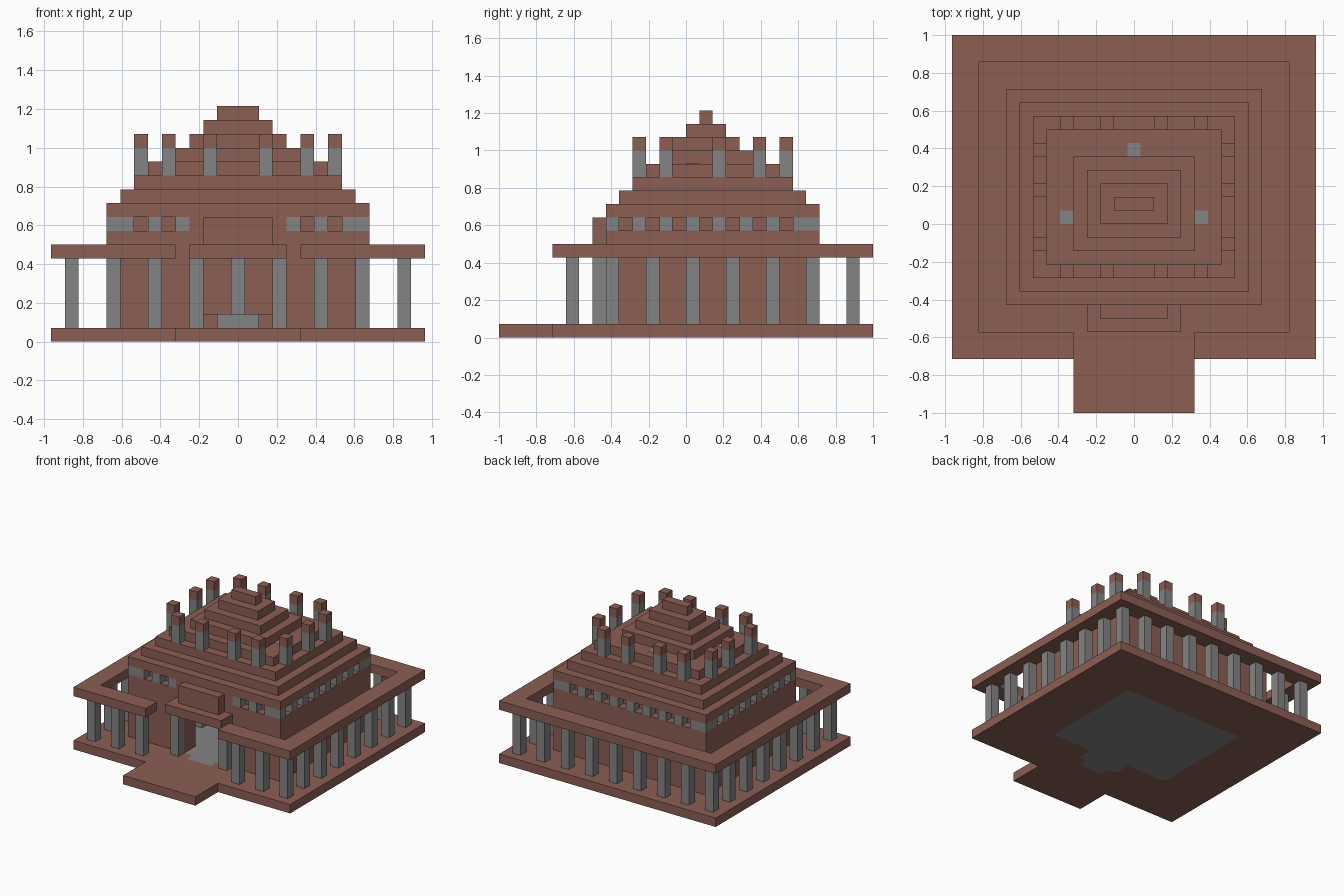
import bpy
import bmesh
from mathutils import Vector

U = 1 / 14  # one building block

cube = bpy.data.objects.get("Cube")
if cube:
    bpy.data.objects.remove(cube, do_unlink=True)


def make_material(name, rgb):
    m = bpy.data.materials.new(name)
    m.use_nodes = True
    m.diffuse_color = (*rgb, 1)
    m.node_tree.nodes["Principled BSDF"].inputs["Base Color"].default_value = (*rgb, 1)
    return m


clay = make_material("red clay", (0.262, 0.114, 0.087))
stone = make_material("grey stone", (0.231, 0.231, 0.231))


def build(name, boxes, *mats, cuts=(), rule=None):
    """Object made of boxes (x0, x1, y0, y1, z0, z1) in blocks; cuts are (axis, position)."""
    bm = bmesh.new()
    for x0, x1, y0, y1, z0, z1 in boxes:
        verts = bmesh.ops.create_cube(bm, size=1)["verts"]
        size = Vector((x1 - x0, y1 - y0, z1 - z0))
        mid = Vector((x0 + x1, y0 + y1, z0 + z1)) / 2
        for v in verts:
            v.co = v.co * size + mid
    for axis, pos in cuts:
        n = Vector((0, 0, 0))
        n[axis] = 1
        bmesh.ops.bisect_plane(bm, geom=bm.verts[:] + bm.edges[:] + bm.faces[:],
                               plane_co=n * pos, plane_no=n)
    if rule:
        for f in bm.faces:
            f.material_index = int(rule(f.calc_center_median(), f.normal))
    bm.normal_update()
    bmesh.ops.scale(bm, vec=(U, U, U), verts=bm.verts)
    me = bpy.data.meshes.new(name)
    bm.to_mesh(me)
    bm.free()
    for m in mats:
        me.materials.append(m)
    ob = bpy.data.objects.new(name, me)
    bpy.context.collection.objects.link(ob)
    return ob


def ring(x, y0, y1, t, z0, z1, gap=0):
    """Rectangular ring of thickness t, with an optional gap at the front."""
    sides = [(-x, -x + t, y0, y1, z0, z1), (x - t, x, y0, y1, z0, z1),
             (-x + t, x - t, y1 - t, y1, z0, z1)]
    if gap:
        return sides + [(-x + t, -gap, y0, y0 + t, z0, z1), (gap, x - t, y0, y0 + t, z0, z1)]
    return sides + [(-x + t, x - t, y0, y0 + t, z0, z1)]


def posts(points, z0, z1):
    return [(x - .5, x + .5, y - .5, y + .5, z0, z1) for x, y in points]


# Platform with the stone floor and doorstep as coloured faces
def is_floor(c, n):
    x = abs(c.x)
    inside = (x < 7.5 and -4 < c.y < 8) or (x < 2.5 and -6 < c.y < 0) or (x < 1.5 and -7 < c.y < 0)
    return inside and (c.z < 0.01 or c.z > 0.99)


build("platform", [(-13.5, 13.5, -10, 14, 0, 1)], clay, stone,
      cuts=[(0, s * p) for p in (7.5, 2.5, 1.5) for s in (-1, 1)] + [(1, p) for p in (8, -4, -6, -7)],
      rule=is_floor)
build("front_landing", [(-4.5, 4.5, -14, -10, 0, 1)], clay)

# Colonnade around the building and its beam
front_row = [(s * x, -8.5) for x in (6, 9, 12) for s in (-1, 1)]
back_row = [(x, 12.5) for x in range(-12, 13, 3)]
side_rows = [(s * 12, y + .5) for y in range(-6, 10, 3) for s in (-1, 1)]
build("colonnade_columns", posts(front_row + back_row + side_rows, 1, 6), stone)
build("colonnade_beam", ring(13.5, -10, 14, 2, 6, 7, gap=4.5), clay)

# Entrance porch
build("porch_columns", posts([(-3, -6.5), (3, -6.5)], 1, 6), stone)
build("porch_roof", [(-3.5, 3.5, -8, -6, 6, 7)], clay)
build("porch_crown", [(-2.5, 2.5, -7, -6, 7, 9)], clay)

# Hall walls with a doorway and a recessed band under the roof
build("hall_walls", ring(9.5, -6, 10, 2, 1, 6, gap=2.5) + ring(9.5, -6, 10, 2, 6, 8)
      + ring(8.5, -5, 9, 1, 8, 9) + [(-3.5, 3.5, -6, -5, 8, 9)]
      + ring(9.5, -6, 10, 2, 9, 10), clay)
band = [(s * x, -5.5) for x in (4, 6, 8) for s in (-1, 1)]
band += [(x, 9.5) for x in range(-8, 9, 2)]
band += [(s * 9, y + .5) for y in (*range(-6, 9, 2), 9) for s in (-1, 1)]
build("band_posts", posts(band, 8, 9), stone)

# Stepped roof: half width, front and back of each step
steps = [(8.5, -5, 9), (7.5, -4, 8), (6.5, -3, 7), (4.5, -2, 5),
         (3.5, -1, 4), (2.5, 0, 3), (1.5, 1, 2)]
for i, (w, y0, y1) in enumerate(steps):
    build(f"roof_step_{i + 1}", [(-w, w, y0, y1, 10 + i, 11 + i)], clay)

# Pinnacles standing on the second step
spots = [(s * x, y) for x in (2, 5) for y in (-3.5, 7.5) for s in (-1, 1)]
spots += [(s * 7, y) for y in (-1.5, 2.5, 5.5) for s in (-1, 1)]
build("pinnacle_shafts", posts(spots, 12, 14), stone)
build("pinnacle_caps", posts(spots, 14, 15), clay)

# Inner columns reaching the roof, and the altar
build("inner_columns", posts([(-5, .5), (5, .5), (0, 5.5)], 1, 13.02), stone)
build("altar_base", [(-2.5, 2.5, 4, 7, 1, 2)], clay)
build("altar_step", [(-1.5, 1.5, 3, 4, 1, 2)], stone)
